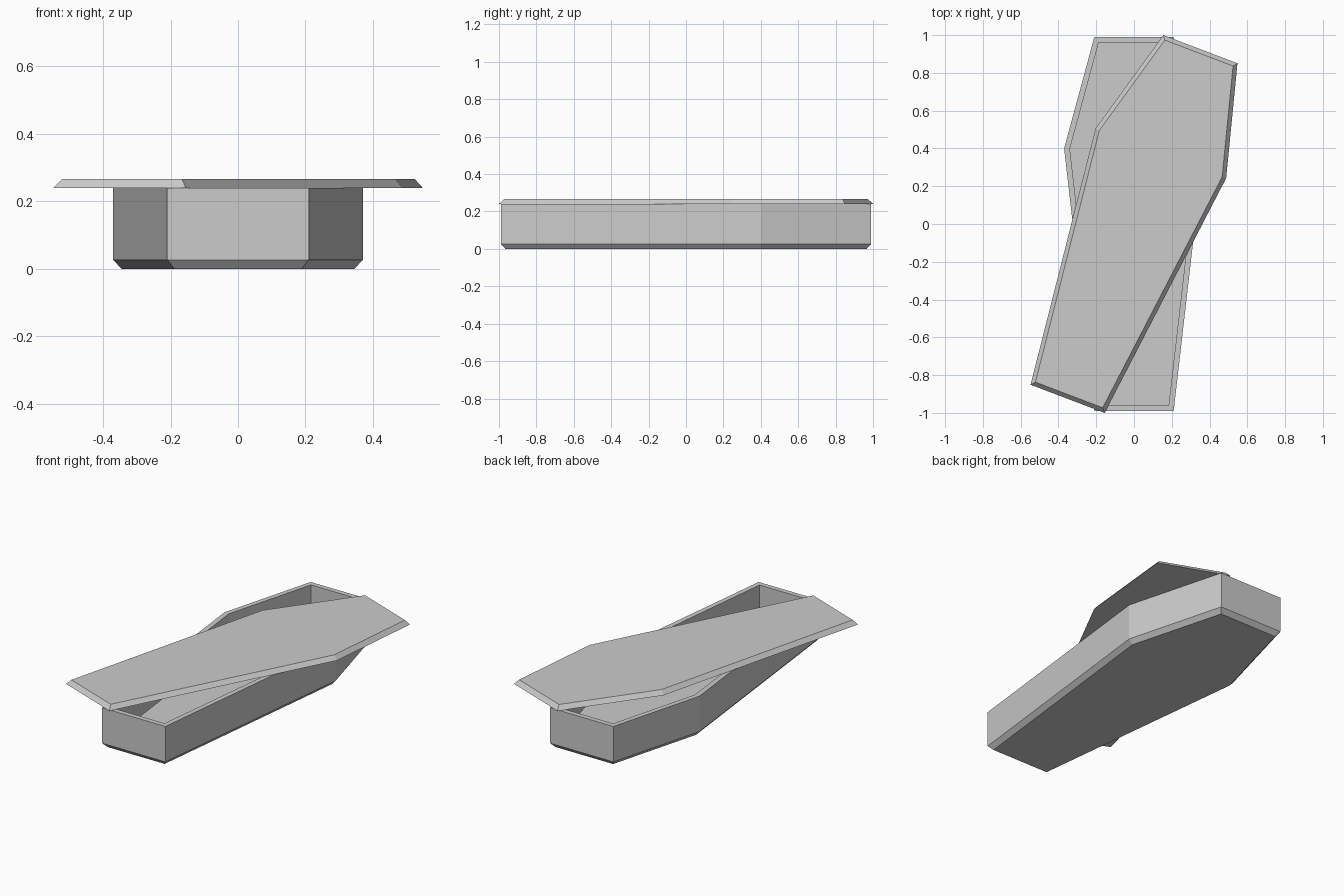
import bpy, bmesh, math
from mathutils import Vector

if "Cube" in bpy.data.objects:
    bpy.data.objects.remove(bpy.data.objects["Cube"])

# Six-sided outline, counter-clockwise from the foot
OUTLINE = [Vector(p) for p in [(-0.21, -0.99), (0.21, -0.99), (0.37, 0.4),
                               (0.21, 0.99), (-0.21, 0.99), (-0.37, 0.4)]]


def inset(points, d):
    """Move every edge of the outline inwards by d."""
    out = []
    for i, p in enumerate(points):
        e1 = (p - points[i - 1]).normalized()
        e2 = (points[(i + 1) % len(points)] - p).normalized()
        n1, n2 = Vector((-e1.y, e1.x)), Vector((-e2.y, e2.x))
        out.append(p + (n1 + n2) * d / (1 + n1.dot(n2)))
    return out


def loft(name, rings):
    """Skin (inset, z) rings in order and cap both ends."""
    bm = bmesh.new()
    loops = [[bm.verts.new((p.x, p.y, z)) for p in inset(OUTLINE, d)] for d, z in rings]
    for a, b in zip(loops, loops[1:]):
        for i in range(len(a)):
            j = (i + 1) % len(a)
            bm.faces.new((a[i], a[j], b[j], b[i]))
    bm.faces.new(loops[0][::-1])
    bm.faces.new(loops[-1])
    bmesh.ops.recalc_face_normals(bm, faces=bm.faces)
    mesh = bpy.data.meshes.new(name)
    bm.to_mesh(mesh)
    bm.free()
    obj = bpy.data.objects.new(name, mesh)
    bpy.context.collection.objects.link(obj)
    return obj


# Hollow box: chamfered base, outer wall, rim, inner wall, floor
loft("coffin_box", [(0.024, 0), (0, 0.027), (0, 0.24), (0.03, 0.24), (0.03, 0.04)])

# Lid with sloped edges, lying askew on the rim
lid = loft("coffin_lid", [(0, 0.24), (0.022, 0.266)])
lid.rotation_euler.z = math.radians(-20.8)
